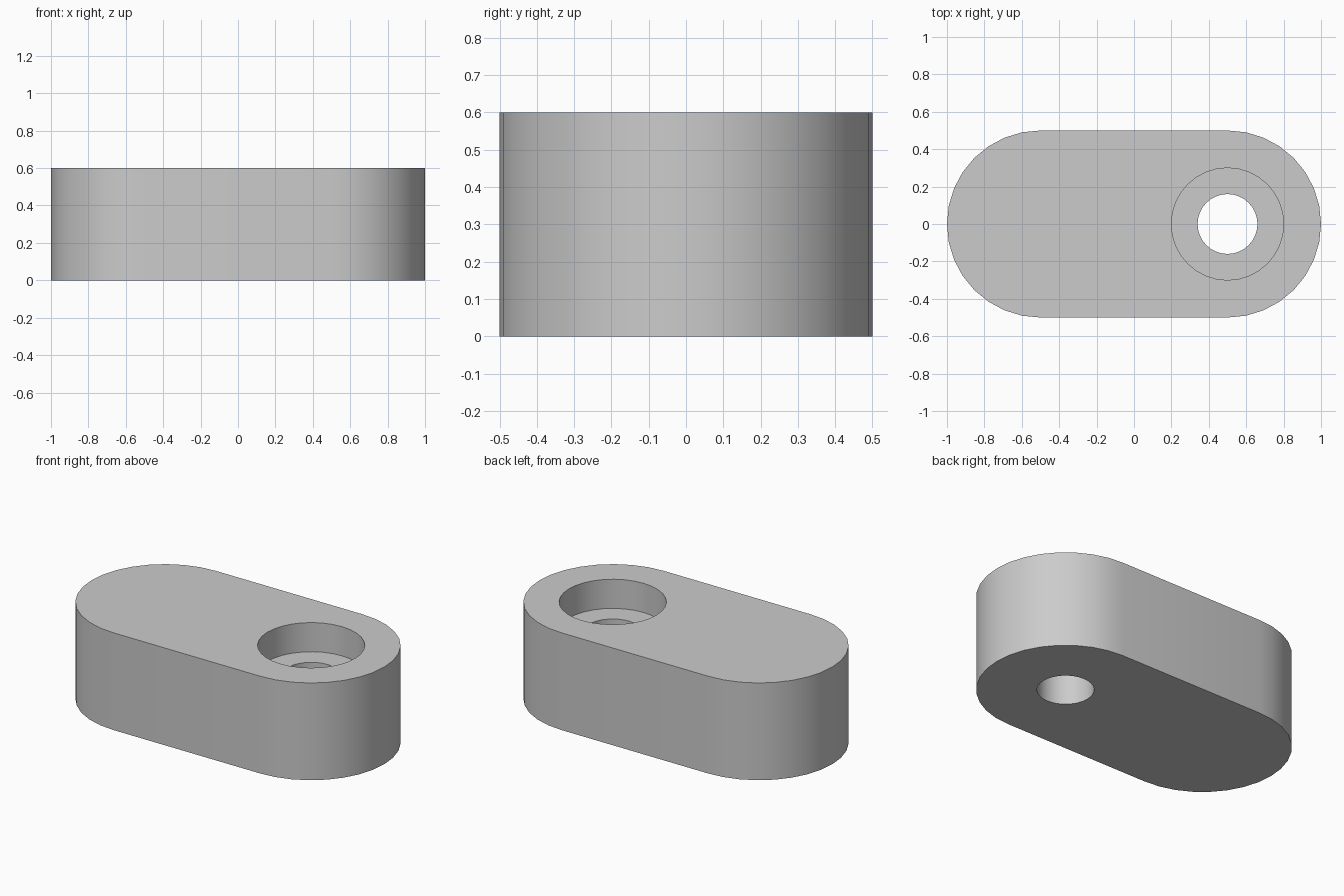
import bpy
import bmesh
import math

cube = bpy.data.objects.get("Cube")
if cube:
    bpy.data.objects.remove(cube, do_unlink=True)

HEIGHT = 0.6
END_RADIUS = 0.5
END_X = 0.5          # centre of each rounded end; the bore shares the right one
BORE_RADIUS = 0.3
HOLE_RADIUS = 0.16
LEDGE_Z = 0.42
STEPS = 16           # segments per half turn

grey = bpy.data.materials.new("plain grey")
grey.use_nodes = True
colour = (0.6, 0.6, 0.6, 1)
grey.diffuse_color = colour
grey.node_tree.nodes["Principled BSDF"].inputs["Base Color"].default_value = colour


def arc(cx, radius, start, count):
    """Points along an arc in steps of one segment."""
    angles = [start + math.pi * i / STEPS for i in range(count)]
    return [(cx + radius * math.cos(a), radius * math.sin(a)) for a in angles]


def ring(bm, points, z):
    """Closed loop of edges at one height."""
    verts = [bm.verts.new((x, y, z)) for x, y in points]
    edges = [bm.edges.new((v, verts[i - 1])) for i, v in enumerate(verts)]
    return verts, edges


def wall(bm, lower, upper):
    """Straight side between two matching rings."""
    a, b = lower[0], upper[0]
    for i in range(len(a)):
        bm.faces.new((a[i - 1], a[i], b[i], b[i - 1]))


def flat(bm, outer, inner):
    """Flat face with a round opening."""
    bmesh.ops.triangle_fill(bm, edges=outer[1] + inner[1], use_beauty=True)


# Rounded outline and the two circles of the stepped hole
outline = (arc(END_X, END_RADIUS, -math.pi / 2, STEPS + 1)
           + arc(-END_X, END_RADIUS, math.pi / 2, STEPS + 1))
bore = arc(END_X, BORE_RADIUS, 0, 2 * STEPS)
hole = arc(END_X, HOLE_RADIUS, 0, 2 * STEPS)

bm = bmesh.new()
base, top = ring(bm, outline, 0), ring(bm, outline, HEIGHT)
bore_top, bore_floor = ring(bm, bore, HEIGHT), ring(bm, bore, LEDGE_Z)
hole_top, hole_base = ring(bm, hole, LEDGE_Z), ring(bm, hole, 0)

# Outer side, counterbore and through hole
wall(bm, base, top)
wall(bm, bore_floor, bore_top)
wall(bm, hole_base, hole_top)

# Top, underside and ledge
flat(bm, top, bore_top)
flat(bm, base, hole_base)
wall(bm, bore_floor, hole_top)

bmesh.ops.recalc_face_normals(bm, faces=bm.faces)
mesh = bpy.data.meshes.new("counterbored_block")
bm.to_mesh(mesh)
bm.free()
mesh.materials.append(grey)
block = bpy.data.objects.new("counterbored_block", mesh)
bpy.context.collection.objects.link(block)

bpy.ops.object.select_all(action='DESELECT')
block.select_set(True)
bpy.context.view_layer.objects.active = block
bpy.ops.object.shade_smooth_by_angle(angle=math.radians(30))
